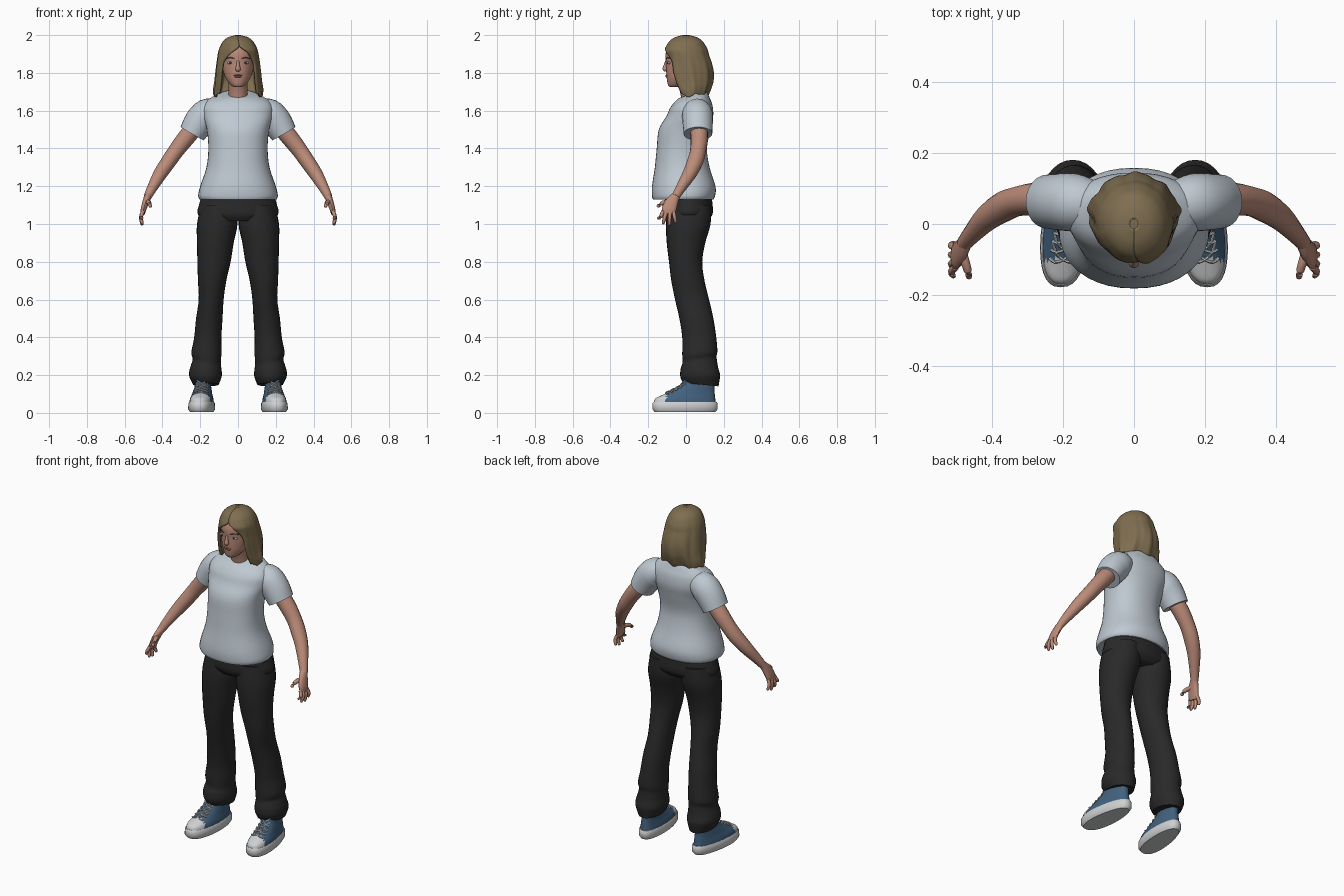
import bpy, bmesh
from math import sin, cos, pi, tau, asin, copysign
from mathutils import Vector

cube = bpy.data.objects.get("Cube")
if cube:
    bpy.data.objects.remove(cube)


def material(name, *rgb):
    m = bpy.data.materials.new(name)
    m.use_nodes = True
    m.diffuse_color = (*rgb, 1)
    m.node_tree.nodes["Principled BSDF"].inputs["Base Color"].default_value = (*rgb, 1)
    return m


SHIRT = material("pale grey blue cloth", .52, .58, .64)
PANTS = material("black cloth", .022, .022, .022)
SKIN = material("skin", .5, .26, .19)
HAIR = material("dark blonde hair", .21, .155, .08)
BLUE = material("blue canvas", .055, .12, .21)
WHITE = material("white rubber", .62, .63, .64)
LIPS = material("lips", .4, .16, .13)
BROW = material("brown brow", .13, .085, .045)
IRIS = material("dark iris", .05, .06, .07)
parts = []


def spline(rows, n=4):
    """Smoothly interpolated copy of a list of number rows."""
    out = []
    for i in range(len(rows) - 1):
        p0, p1, p2 = rows[max(i - 1, 0)], rows[i], rows[i + 1]
        p3 = rows[min(i + 2, len(rows) - 1)]
        for k in range(n):
            t = k / n
            out.append([b + .5 * t * (c - a + t * (2*a - 5*b + 4*c - d + t * (3*(b - c) + d - a)))
                        for a, b, c, d in zip(p0, p1, p2, p3)])
    return out + [list(rows[-1])]


def skin(name, mats, rings, mirror=False, closed=True):
    """Object made by joining successive rings of points."""
    bm = bmesh.new()
    loops = [[bm.verts.new(p) for p in ring] for ring in rings]
    n = len(loops[0])
    for a, b in zip(loops, loops[1:]):
        for i in range(n if closed else n - 1):
            j = (i + 1) % n
            bm.faces.new((a[i], a[j], b[j], b[i]))
    if closed:
        bm.faces.new(loops[0])
        bm.faces.new(loops[-1])
    bmesh.ops.recalc_face_normals(bm, faces=bm.faces)
    return finish(name, mats, bm, mirror)


def finish(name, mats, bm, mirror=False):
    me = bpy.data.meshes.new(name)
    bm.to_mesh(me)
    bm.free()
    ob = bpy.data.objects.new(name, me)
    bpy.context.collection.objects.link(ob)
    for m in mats:
        me.materials.append(m)
    if mirror:
        ob.modifiers.new("mirror", "MIRROR").use_mirror_merge = False
    parts.append(ob)
    return ob


def spow(v, p):
    return copysign(abs(v) ** p, v)


def stack(name, mat, rows, sides=32, power=1.0, mirror=False):
    """Loft of level ovals; rows are z, x, y, half width, half depth, tilt."""
    rings = []
    for z, x, y, rx, ry, tilt in spline(rows):
        ring = []
        for i in range(sides):
            a = tau * i / sides
            dy = ry * spow(sin(a), power)
            ring.append((x + rx * spow(cos(a), power), y + dy, z + tilt * dy))
        rings.append(ring)
    return skin(name, [mat], rings, mirror)


def tube(name, mat, rows, sides=12, mirror=True, n=4):
    """Tapered tube along a path; rows are x, y, z, depth radius, other radius."""
    rows = spline(rows, n)
    pts = [Vector(r[:3]) for r in rows]
    rings = []
    for i, r in enumerate(rows):
        t = (pts[min(i + 1, len(pts) - 1)] - pts[max(i - 1, 0)]).normalized()
        ref = Vector((0, 1, 0)) if abs(t.y) < .8 else Vector((0, 0, 1))
        u = (ref - t * ref.dot(t)).normalized()
        v = t.cross(u)
        rings.append([pts[i] + u * r[3] * cos(a) + v * r[4] * sin(a)
                      for a in (tau * k / sides for k in range(sides))])
    return skin(name, [mat], rings, mirror)


def blob(name, mat, centre, radii, mirror=False):
    bm = bmesh.new()
    bmesh.ops.create_uvsphere(bm, u_segments=16, v_segments=10, radius=1)
    bmesh.ops.scale(bm, vec=radii, verts=bm.verts)
    bmesh.ops.translate(bm, vec=centre, verts=bm.verts)
    return finish(name, [mat], bm, mirror)


# Shirt body and sleeves
stack("shirt_body", SHIRT, [
    (1.13, 0, -.015, .203, .16, 0), (1.15, 0, -.013, .211, .167, 0),
    (1.2, 0, -.012, .2, .168, 0), (1.3, 0, -.02, .167, .145, 0),
    (1.4, 0, -.022, .157, .133, 0), (1.5, 0, -.007, .165, .137, 0),
    (1.57, 0, .02, .185, .124, 0), (1.62, 0, .027, .185, .113, .08),
    (1.655, 0, .03, .16, .095, .15), (1.68, 0, .03, .11, .08, .3),
    (1.69, 0, .03, .062, .07, .35)], 40, .9)
tube("shirt_sleeve", SHIRT, [
    (.10, .055, 1.6, .06, .06), (.16, .06, 1.585, .08, .08),
    (.205, .062, 1.54, .08, .08), (.243, .063, 1.478, .076, .071)], 24)

# Trousers
stack("trouser_hips", PANTS, [
    (1.17, 0, .01, .185, .12, 0), (1.11, 0, .015, .204, .125, 0),
    (1.05, 0, .015, .212, .125, 0), (1.015, 0, .01, .15, .1, 0)])
stack("trouser_leg", PANTS, [
    (1.1, .105, .018, .09, .115, 0), (1.0, .11, .012, .107, .118, 0),
    (.9, .12, 0, .097, .102, 0), (.8, .127, -.002, .088, .088, 0),
    (.7, .137, .01, .075, .088, 0), (.6, .142, .032, .066, .09, 0),
    (.5, .152, .055, .07, .09, 0), (.4, .16, .07, .072, .09, 0),
    (.32, .167, .073, .08, .093, .1), (.285, .165, .072, .075, .09, .1),
    (.25, .17, .075, .08, .095, -.1), (.22, .172, .075, .086, .104, -.1),
    (.19, .172, .075, .085, .105, 0), (.15, .17, .078, .068, .094, -.1)],
    28, 1, True)

# Bare arms
tube("arm", SKIN, [
    (.21, .068, 1.535, .048, .048), (.28, .07, 1.45, .046, .046),
    (.33, .063, 1.385, .042, .042), (.368, .048, 1.33, .043, .04),
    (.412, .018, 1.265, .037, .036), (.455, -.028, 1.19, .027, .027),
    (.478, -.055, 1.145, .022, .021)], 16)

# Hands
tube("palm", SKIN, [
    (.475, -.051, 1.152, .022, .02), (.487, -.073, 1.12, .033, .018),
    (.5, -.09, 1.078, .038, .015), (.505, -.095, 1.052, .03, .011)], 14)
for label, root, tip, low in (("index", -.122, -.146, 1.025), ("middle", -.104, -.12, 1.0),
                              ("ring", -.085, -.088, .993), ("little", -.066, -.055, 1.005)):
    tube(label + "_finger", SKIN, [
        (.502, root, 1.068, .01, .01), (.514, (root + tip) / 2, 1.037, .01, .01),
        (.508, tip, low + .006, .008, .008), (.506, tip, low, .003, .003)], 8, n=3)
tube("thumb", SKIN, [
    (.484, -.08, 1.118, .014, .014), (.47, -.122, 1.112, .012, .012),
    (.464, -.148, 1.094, .009, .009), (.463, -.153, 1.09, .003, .003)], 8, n=3)


# Shoes
def sole_point(row, a):
    """Point on an egg-shaped footprint; angle zero is the toe."""
    z, front, back, w = row
    y = (front + back) / 2 - (back - front) / 2 * cos(a)
    x = w * spow(sin(a), .8) * (.9 + .1 * cos(a))
    return Vector((.19 - .09 * y + x, y, z))


def footprints(rows):
    return [[sole_point(r, tau * i / 36) for i in range(36)] for r in rows]


skin("shoe_sole", [WHITE], footprints([
    (.004, -.165, .155, .066), (.02, -.178, .168, .077),
    (.05, -.178, .168, .075), (.058, -.172, .162, .07)]), True)
upper = spline([(.05, -.171, .158, .07), (.075, -.163, .155, .066), (.095, -.125, .153, .059),
                (.12, -.07, .15, .052), (.15, -.022, .15, .046), (.2, 0, .15, .045)])
shoe = skin("shoe_upper", [BLUE, WHITE], footprints(upper), True)
for f in shoe.data.polygons:
    f.material_index = int(f.center.y < -.1)
for k in range(4):
    for side in (-1, 1):
        lace = []
        for j in range(5):
            p = sole_point(upper[8 + 2 * k + j], side * (j - 2) * .35)
            lace.append((p.x, p.y - .003, p.z + .004, .004, .004))
        tube("shoe_lace", WHITE, lace, 6, n=2)

# Neck and head
stack("neck", SKIN, [(1.63, 0, .035, .055, .055, 0), (1.7, 0, .018, .05, .05, 0),
                     (1.77, 0, .0, .052, .055, 0)], 20)
stack("head", SKIN, [
    (1.725, 0, -.06, .02, .025, 0), (1.735, 0, -.052, .038, .043, 0),
    (1.77, 0, -.03, .064, .072, 0), (1.81, 0, -.01, .079, .095, 0),
    (1.85, 0, 0, .086, .106, 0), (1.9, 0, 0, .086, .108, 0),
    (1.94, 0, 0, .074, .093, 0), (1.97, 0, 0, .045, .06, 0)])

# Face
tube("nose", SKIN, [(0, -.102, 1.865, .007, .007), (0, -.108, 1.84, .01, .009),
                    (0, -.111, 1.82, .013, .014), (0, -.106, 1.81, .006, .01)], 12, False)
blob("eye", WHITE, (.041, -.089, 1.853), (.016, .009, .007), True)
blob("iris", IRIS, (.041, -.096, 1.853), (.007, .004, .0065), True)
tube("brow", BROW, [(.02, -.104, 1.875, .003, .003), (.045, -.093, 1.881, .004, .004),
                    (.066, -.073, 1.874, .002, .002)], 6)
blob("upper_lip", LIPS, (0, -.1, 1.787), (.024, .009, .004))
blob("lower_lip", LIPS, (0, -.099, 1.78), (.02, .01, .005))

# Bob hair: a shell open at the face, rippled into locks
rings = []
hair_rows = spline([
    (2.0, 0, .012, .015, 0), (1.99, 0, .05, .055, 0), (1.97, 0, .077, .086, 0),
    (1.945, 0, .093, .103, 0), (1.92, 0, .103, .115, .03), (1.89, .005, .109, .117, .062),
    (1.85, .012, .114, .123, .083), (1.8, .018, .119, .126, .089),
    (1.75, .025, .124, .117, .092), (1.71, .03, .13, .1, .095), (1.68, .032, .129, .086, .098)])
for z, cy, rx, ry, gap in hair_rows:
    g = asin(max(0, min(gap / rx, .95)))
    fall = min(1, (2 - z) / .2)
    ring = []
    for i in range(61):
        a = -pi / 2 + g + (tau - 2 * g) * i / 60
        k = 1 + fall * (.025 * sin(9 * a + 4 * z) + .012 * sin(17 * a))
        front = max(0, -sin(a)) * max(0, 1 - abs(z - 1.92) / .06)
        ring.append((rx * k * cos(a) + .012 * front, cy + ry * k * sin(a),
                     z + fall ** 3 * (.008 * sin(7 * a) + max(0, sin(a)) * .012)))
    rings.append(ring)
hair = skin("hair", [HAIR], rings, closed=False)
thick = hair.modifiers.new("thickness", "SOLIDIFY")
thick.thickness = .012
thick.offset = -1
blob("hair_crown", HAIR, (0, 0, 1.975), (.06, .066, .024))

# Smooth shading with sharp hems kept
bpy.ops.object.select_all(action="DESELECT")
for ob in parts:
    ob.select_set(True)
bpy.context.view_layer.objects.active = parts[0]
bpy.ops.object.shade_smooth_by_angle(angle=.8)
